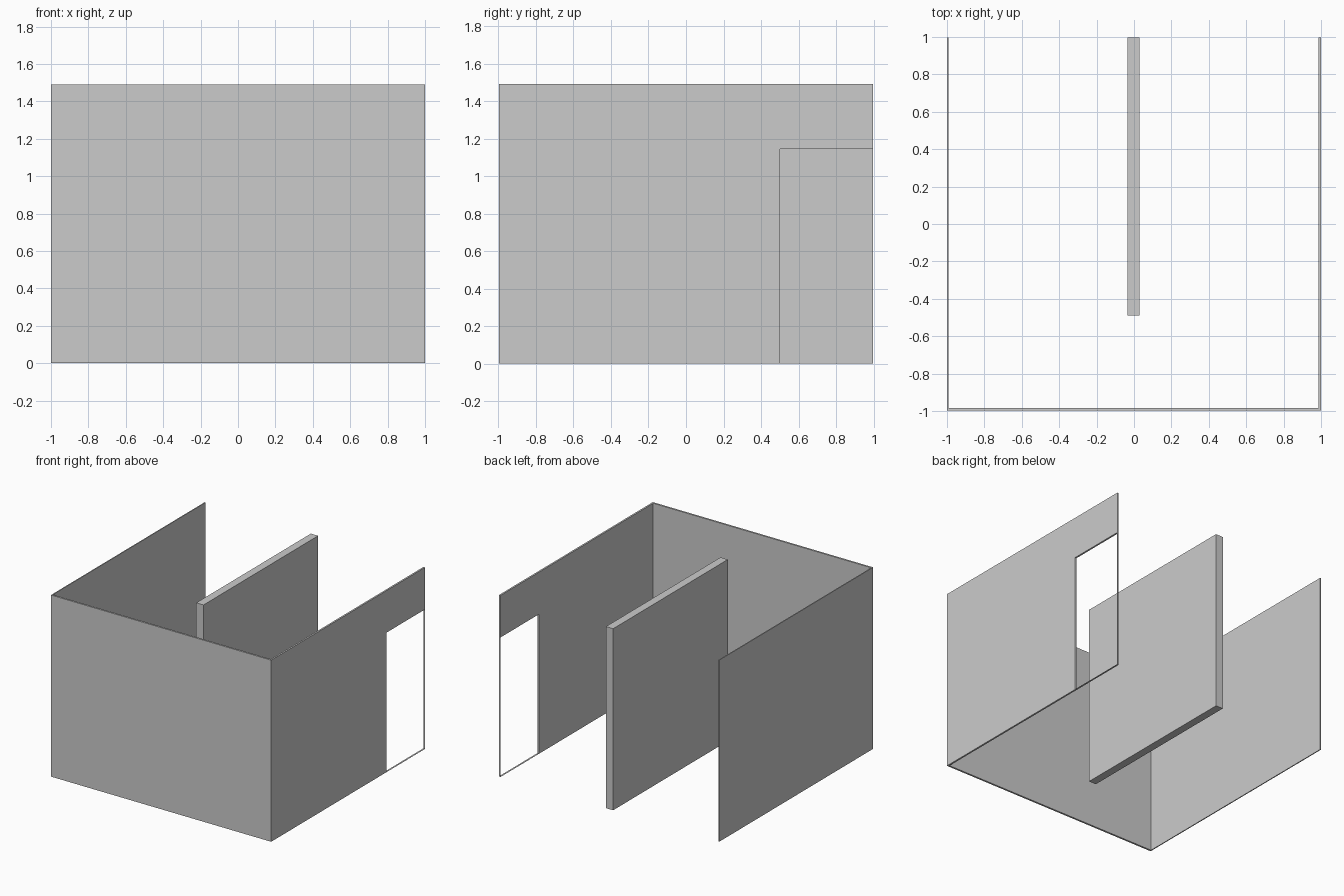
import bpy, bmesh

if "Cube" in bpy.data.objects:
    bpy.data.objects.remove(bpy.data.objects["Cube"])

H = 1.49          # wall height
Y0, Y1 = -0.998, 0.996
DOOR_Y, DOOR_Z = 0.50, 1.145


def new_object(name, bm):
    bmesh.ops.recalc_face_normals(bm, faces=bm.faces)
    mesh = bpy.data.meshes.new(name)
    bm.to_mesh(mesh)
    bm.free()
    obj = bpy.data.objects.new(name, mesh)
    bpy.context.collection.objects.link(obj)
    return obj


def box(name, x, y, z):
    bm = bmesh.new()
    bmesh.ops.create_cube(bm, size=1)
    for v in bm.verts:
        for i, (lo, hi) in enumerate((x, y, z)):
            v.co[i] = lo if v.co[i] < 0 else hi
    return new_object(name, bm)


def side_profile(name, x, points):
    """Extrude a (y, z) outline along x."""
    bm = bmesh.new()
    face = bm.faces.new([bm.verts.new((x[0], y, z)) for y, z in points])
    ext = bmesh.ops.extrude_face_region(bm, geom=[face])
    verts = [g for g in ext["geom"] if isinstance(g, bmesh.types.BMVert)]
    bmesh.ops.translate(bm, vec=(x[1] - x[0], 0, 0), verts=verts)
    return new_object(name, bm)


RIGHT = (0.986, 1.0)

# Outer walls
box("front_wall", (-1, RIGHT[0]), (Y0, Y0 + 0.015), (0, H))
box("left_wall", (-1, -0.992), (Y0 + 0.015, Y1), (0, H))

# Right wall with the doorway notch at the back
side_profile("right_wall", RIGHT, [
    (Y0, 0), (DOOR_Y, 0), (DOOR_Y, DOOR_Z),
    (Y1, DOOR_Z), (Y1, H), (Y0, H)])

# Hair-thin sill and jamb closing the doorway outline
box("door_sill", RIGHT, (DOOR_Y, Y1), (0, 0.002))
box("door_jamb", RIGHT, (Y1 - 0.002, Y1), (0.002, DOOR_Z))

# Freestanding partition
box("partition_wall", (-0.036, 0.03), (-0.49, Y1), (0, H))
